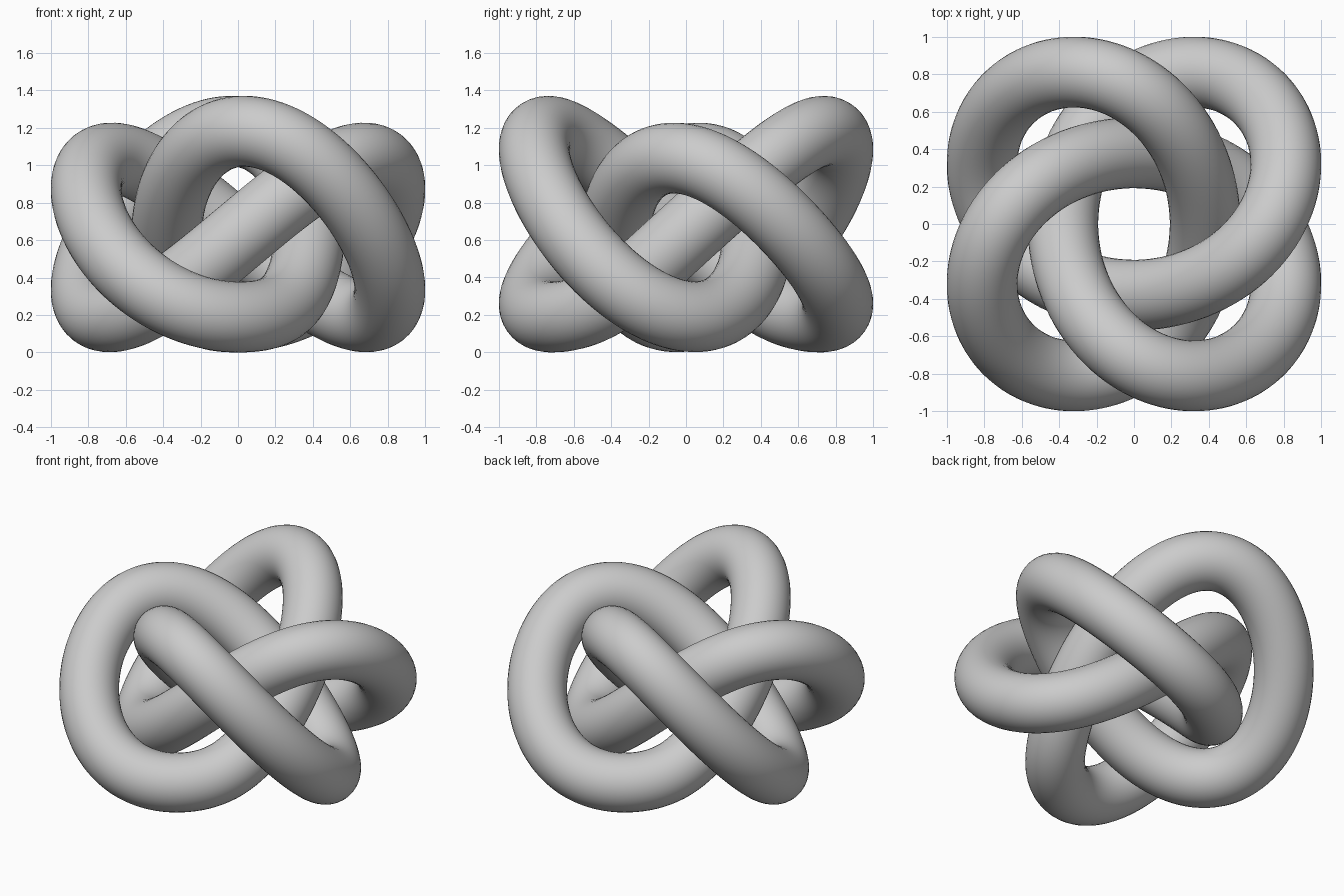
import bpy
from math import sin, cos, pi, radians

if "Cube" in bpy.data.objects:
    bpy.data.objects.remove(bpy.data.objects["Cube"])

# Centre line: four-lobed rosette winding three times, weaving up and down
A, B = 0.6645, 0.2845    # rosette radii
R = 0.189                # tube radius
N = 400                  # steps along the tube

# Height waves: frequency -> (cosine, sine) amplitude
WAVES = {2: (-0.074, 0.033), 4: (-0.003, -0.456),
         6: (-0.021, 0.020), 8: (-0.012, 0.013)}


def path(t):
    q = pi / 4
    x = A * cos(q + 3 * t) + B * cos(q - t)
    y = A * sin(q + 3 * t) + B * sin(q - t)
    z = 0.637 + sum(a * cos(k * t) + b * sin(k * t) for k, (a, b) in WAVES.items())
    z -= 0.04 * cos(t - radians(34)) ** 100   # flatter run at the lowest bends
    return x, y, z


# Closed tube swept along the centre line
curve = bpy.data.curves.new("knot_path", "CURVE")
curve.dimensions = "3D"
curve.bevel_depth = R
curve.bevel_resolution = 16
curve.twist_mode = "MINIMUM"
spline = curve.splines.new("POLY")
spline.points.add(N - 1)
for i, p in enumerate(spline.points):
    p.co = (*path(2 * pi * i / N), 1)
spline.use_cyclic_u = True
spline.use_smooth = True

knot = bpy.data.objects.new("knotted_tube", curve)
bpy.context.collection.objects.link(knot)

# Turn into a smooth mesh
bpy.context.view_layer.objects.active = knot
knot.select_set(True)
bpy.ops.object.convert(target="MESH")
bpy.ops.object.shade_smooth()

# Rest on the ground
low = min(v.co.z for v in knot.data.vertices)
for v in knot.data.vertices:
    v.co.z -= low
